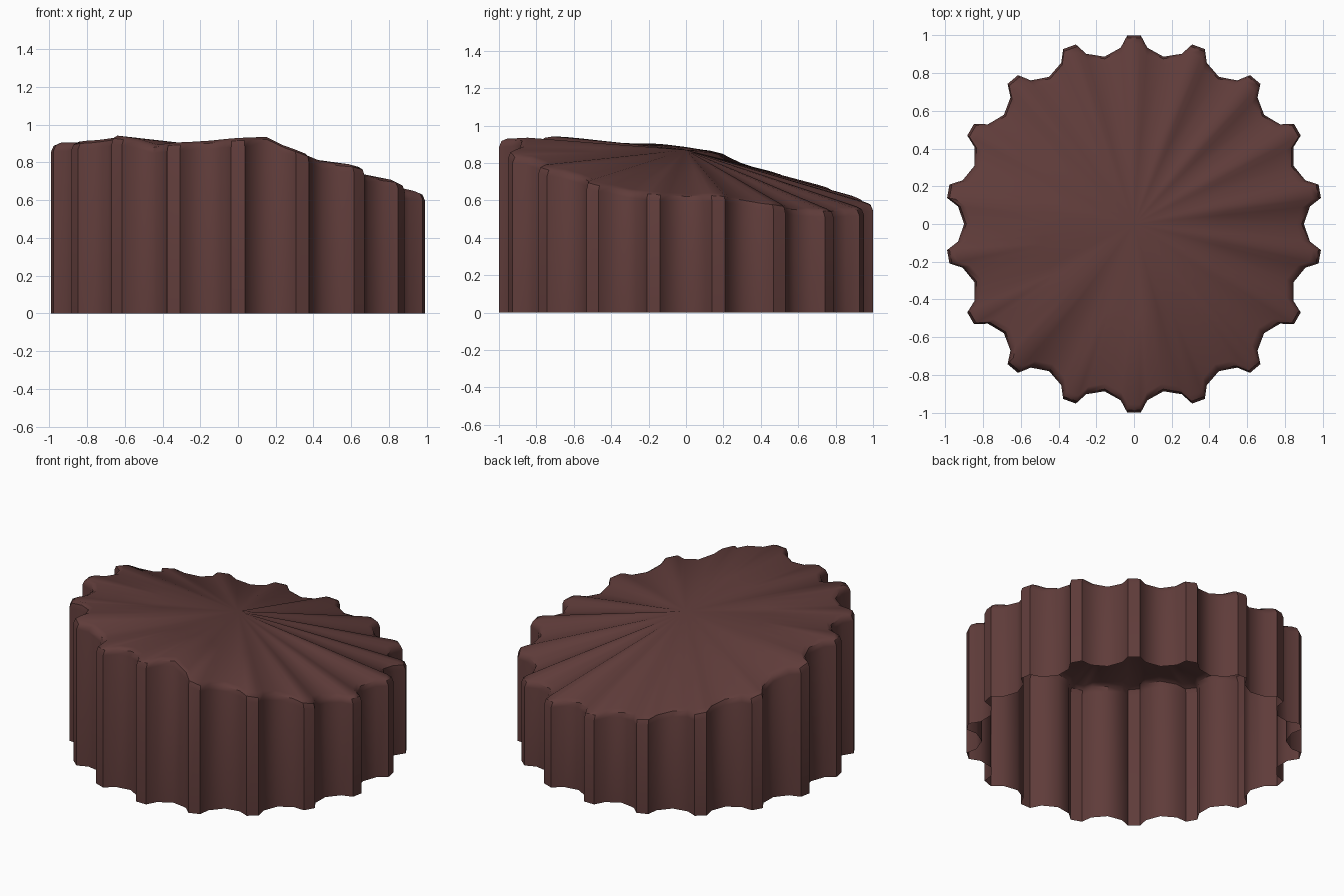
import bpy, bmesh, math

if "Cube" in bpy.data.objects:
    bpy.data.objects.remove(bpy.data.objects["Cube"])

# rim height every 10 degrees, counter-clockwise from +x
RIM = [.635, .64, .615, .585, .565, .555, .555, .565, .58, .59, .60, .62,
       .645, .675, .71, .745, .80, .86, .885, .905, .905, .91, .93, .945,
       .895, .905, .915, .93, .935, .855, .81, .785, .74, .70, .66, .645]
CENTRE_Z = .87


def rim_height(a):
    t = (a % 360) / 10
    i = int(t) % 36
    f = t - int(t)
    return RIM[i] * (1 - f) + RIM[(i + 1) % 36] * f


# scalloped outline: 18 ribs, each with a flat tip, flared sides and a valley
outline = []
for k in range(18):
    for off, r in ((-4.3, .937), (-2.05, 1.0), (2.05, 1.0), (4.3, .937), (10, .90)):
        outline.append((10 + 20 * k + off, r))

bm = bmesh.new()


def ring(scale, height):
    verts = []
    for a, r in outline:
        t = math.radians(a)
        verts.append(bm.verts.new((r * scale * math.cos(t), r * scale * math.sin(t),
                                   height(a))))
    return verts


# wall, rounded rim and sloping top, open underneath
rings = [ring(1, lambda a: 0),
         ring(1, lambda a: rim_height(a) - .045),
         ring(.987, lambda a: rim_height(a) - .014),
         ring(.955, lambda a: rim_height(a)),
         ring(.5, lambda a: rim_height(a) * .52 + CENTRE_Z * .48)]
n = len(outline)
for lo, hi in zip(rings, rings[1:]):
    for i in range(n):
        j = (i + 1) % n
        bm.faces.new((lo[i], lo[j], hi[j], hi[i]))
apex = bm.verts.new((0, 0, CENTRE_Z))
for i in range(n):
    bm.faces.new((rings[-1][i], rings[-1][(i + 1) % n], apex))

mesh = bpy.data.meshes.new("ribbed_stump")
bm.to_mesh(mesh)
bm.free()
stump = bpy.data.objects.new("ribbed_stump", mesh)
bpy.context.collection.objects.link(stump)

# single dark brown colour
mat = bpy.data.materials.new("dark red brown")
mat.diffuse_color = (.115, .045, .042, 1)
mat.use_nodes = True
mat.node_tree.nodes["Principled BSDF"].inputs["Base Color"].default_value = mat.diffuse_color
mesh.materials.append(mat)

bpy.context.view_layer.objects.active = stump
stump.select_set(True)
bpy.ops.object.shade_smooth_by_angle(angle=math.radians(40))
